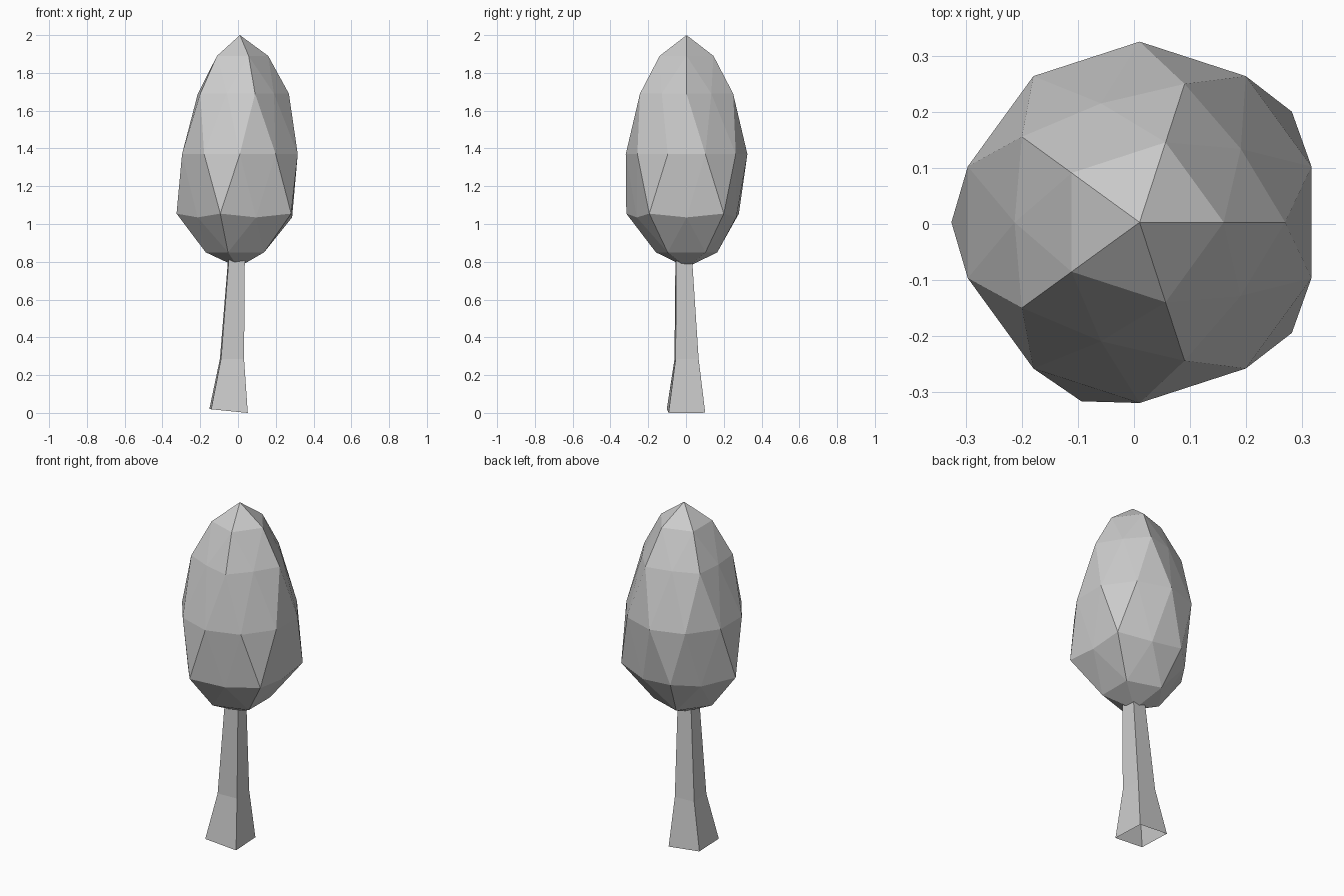
import bpy, bmesh
from math import cos, sin, pi
from mathutils import Vector

if "Cube" in bpy.data.objects:
    bpy.data.objects.remove(bpy.data.objects["Cube"])


def make_object(name, bm):
    bmesh.ops.recalc_face_normals(bm, faces=bm.faces)
    mesh = bpy.data.meshes.new(name)
    bm.to_mesh(mesh)
    bm.free()
    obj = bpy.data.objects.new(name, mesh)
    bpy.context.collection.objects.link(obj)
    return obj


# Foliage: icosphere whose rings are reshaped into an egg
# (unit height, final height, radial scale)
rings = [(-1, 0.77, 0.32), (-0.851, 0.85, 0.325), (-0.526, 1.035, 0.325),
         (-0.447, 1.055, 0.375), (0, 1.37, 0.322), (0.447, 1.69, 0.29),
         (0.526, 1.69, 0.262), (0.851, 1.89, 0.285), (1, 2.0, 0.3)]
bm = bmesh.new()
bmesh.ops.create_icosphere(bm, subdivisions=2, radius=1)
for v in bm.verts:
    _, z, s = min(rings, key=lambda r: abs(r[0] - v.co.z))
    shift = 0.01 if z > 1 else 0.0
    v.co = Vector((v.co.x * s + shift, v.co.y * s + 0.003, z))
# slightly dented back left corner
dent = min(bm.verts, key=lambda v: (v.co - Vector((-0.09, 0.32, 1.055))).length)
dent.co.y = 0.28
make_object("foliage", bm)

# Trunk: open, flared four-sided tube, slightly twisted
# (centre x, centre y, height, half width)
sections = [(-0.05, 0.0, 0.01, 0.097), (-0.032, 0.003, 0.285, 0.061),
            (-0.008, -0.012, 0.82, 0.042)]
bm = bmesh.new()
loops = []
for i, (cx, cy, z, h) in enumerate(sections):
    loop = []
    for k in range(4):
        a = pi / 4 + k * pi / 2 + 0.05
        dx, dy = h * 2 ** 0.5 * cos(a), h * 2 ** 0.5 * sin(a)
        tilt = -0.1 * dx if i == 0 else 0
        loop.append(bm.verts.new((cx + dx, cy + dy, z + tilt)))
    loops.append(loop)
for low, high in zip(loops, loops[1:]):
    for k in range(4):
        n = (k + 1) % 4
        bm.faces.new((low[k], low[n], high[n], high[k]))
make_object("trunk", bm)
